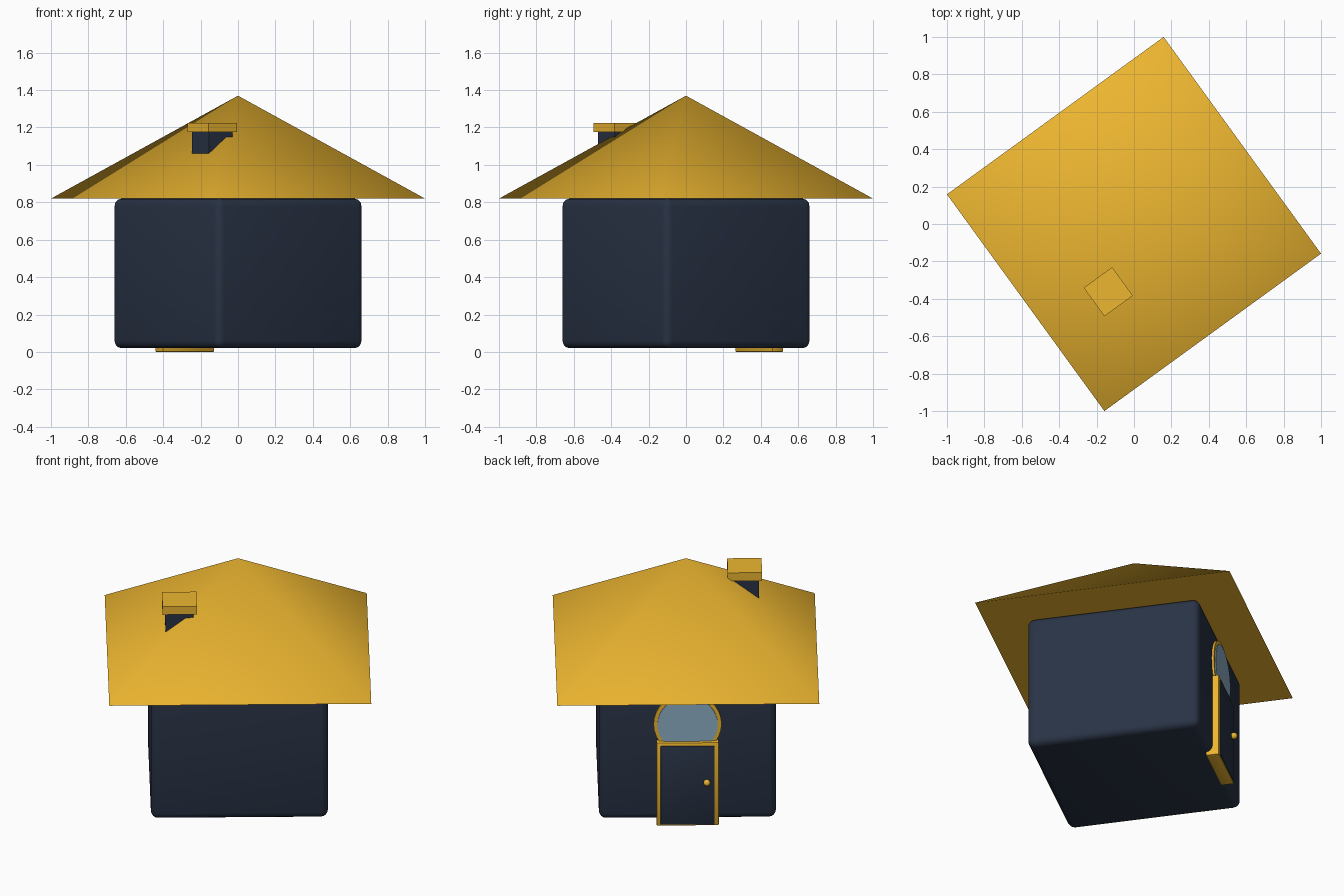
import bpy, math
from mathutils import Matrix

if "Cube" in bpy.data.objects:
    bpy.data.objects.remove(bpy.data.objects["Cube"])

TURN = Matrix.Rotation(math.radians(36), 4, 'Z')   # whole house is turned; door faces local +y


def material(name, color):
    m = bpy.data.materials.new(name)
    m.diffuse_color = (*color, 1)
    m.use_nodes = True
    m.node_tree.nodes["Principled BSDF"].inputs["Base Color"].default_value = m.diffuse_color
    return m


gold = material("gold", (0.85, 0.47, 0.03))
navy = material("navy", (0.022, 0.033, 0.06))
pale_blue = material("pale_blue", (0.28, 0.44, 0.58))


def finish(name, mat, smooth=None):
    """Name and colour the active object, then turn it with the house."""
    ob = bpy.context.object
    ob.name = name
    ob.data.materials.append(mat)
    if smooth:
        bpy.ops.object.shade_smooth_by_angle(angle=math.radians(smooth))
    ob.matrix_world = TURN @ Matrix.LocRotScale(ob.location, ob.rotation_euler, ob.scale)
    return ob


def box(name, mat, x, y, z, bevel=0, segments=3):
    """Box from (min, max) ranges in house space."""
    bpy.ops.mesh.primitive_cube_add(size=1)
    ob = bpy.context.object
    size = [b - a for a, b in (x, y, z)]
    ob.data.transform(Matrix.Diagonal((*size, 1)))
    ob.location = [(a + b) / 2 for a, b in (x, y, z)]
    if bevel:
        mod = ob.modifiers.new("rounding", 'BEVEL')
        mod.width, mod.segments = bevel, segments
        bpy.ops.object.modifier_apply(modifier=mod.name)
    return finish(name, mat, 40 if bevel else None)


def disc(name, mat, radius, y0, y1, z):
    """Round plate facing the door side."""
    bpy.ops.mesh.primitive_cylinder_add(vertices=32, radius=radius, depth=y1 - y0,
                                        location=(0, (y0 + y1) / 2, z),
                                        rotation=(math.pi / 2, 0, 0))
    return finish(name, mat, 40)


# Body
H = 0.484
box("house_body", navy, (-H, H), (-H, H), (0.02, 0.82), 0.04, 4)

# Pyramid roof
bpy.ops.mesh.primitive_cone_add(vertices=4, radius1=1.0125, radius2=0, depth=0.55)
roof = bpy.context.object
roof.data.transform(Matrix.Rotation(math.radians(45), 4, 'Z'))
roof.location = (0, 0, 0.82 + 0.275)
finish("roof", gold, 60)

# Chimney
cx, cy = -0.324, -0.212
for name, mat, half, z in (("chimney_stack", navy, 0.077, (0.86, 1.18)),
                           ("chimney_cap", gold, 0.094, (1.175, 1.225))):
    box(name, mat, (cx - half, cx + half), (cy - half, cy + half), z)

# Round window above the door
disc("window_frame", gold, 0.186, 0.46, 0.496, 0.60)
disc("window_glass", pale_blue, 0.165, 0.46, 0.502, 0.60)

# Door
box("door_frame", gold, (-0.17, 0.17), (0.447, 0.52), (0, 0.50), 0.005, 2)
box("door_panel", navy, (-0.148, 0.148), (0.47, 0.525), (0.008, 0.48), 0.003, 2)
bpy.ops.mesh.primitive_uv_sphere_add(segments=20, ring_count=12, radius=0.019,
                                     location=(-0.105, 0.537, 0.265))
finish("door_knob", gold, 60)
